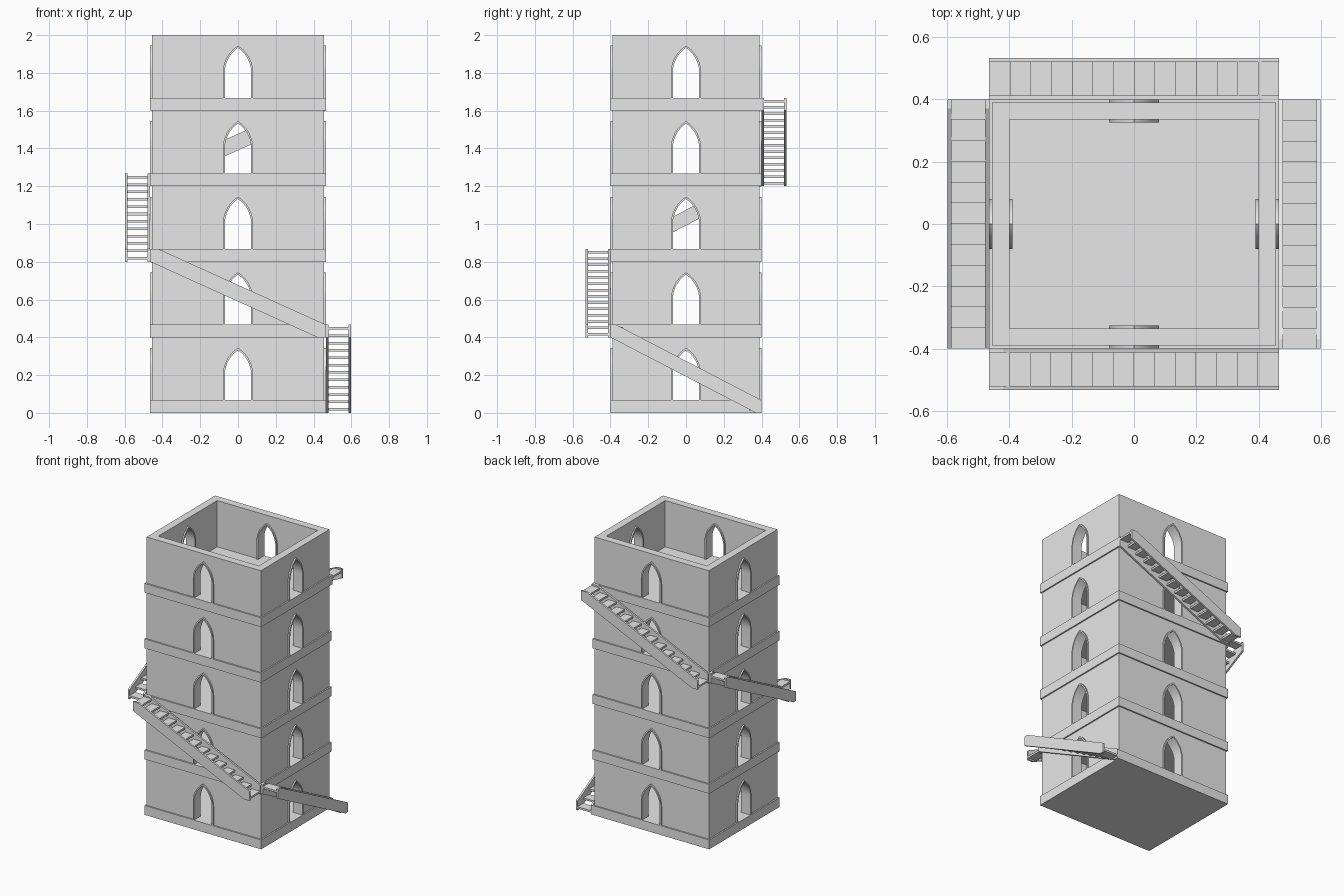
import bpy, bmesh, math
from mathutils import Matrix

if "Cube" in bpy.data.objects:
    bpy.data.objects.remove(bpy.data.objects["Cube"])

STOREYS, STOREY_H, SLAB_H = 5, 0.4, 0.067
HALF_X, HALF_Y, WALL_T, LIP = 0.455, 0.39, 0.055, 0.01
STAIR_W, STRINGER_T, TREAD_T = 0.133, 0.013, 0.0133

stone = bpy.data.materials.new("stone_grey")
stone.use_nodes = True
stone.diffuse_color = (0.8, 0.8, 0.8, 1)
stone.node_tree.nodes["Principled BSDF"].inputs["Base Color"].default_value = (0.8, 0.8, 0.8, 1)


def prism(bm, outline, near, far, turn=0, far_outline=None, skip=()):
    """Extrude a (sideways, height) outline between two distances out from the centre."""
    rot = Matrix.Rotation(math.radians(turn), 3, 'Z')
    rings = []
    for pts, dist in ((outline, near), (far_outline or outline, far)):
        ring = [bm.verts.new((u, -dist, z)) for u, z in pts]
        bmesh.ops.rotate(bm, verts=ring, matrix=rot, cent=(0, 0, 0))
        rings.append(ring)
    a, b = rings
    n = len(a)
    bm.faces.new(a)
    bm.faces.new(b[::-1])
    for i in range(n):
        if i not in skip:
            j = (i + 1) % n
            bm.faces.new((a[i], b[i], b[j], a[j]))


def rect(u0, u1, z0, z1):
    return [(u0, z0), (u1, z0), (u1, z1), (u0, z1)]


def make_mesh(name, bm):
    bmesh.ops.remove_doubles(bm, verts=bm.verts, dist=1e-5)
    bmesh.ops.recalc_face_normals(bm, faces=bm.faces)
    mesh = bpy.data.meshes.new(name)
    bm.to_mesh(mesh)
    bm.free()
    mesh.materials.append(stone)
    return mesh


def place(name, mesh, z=0):
    ob = bpy.data.objects.new(name, mesh)
    bpy.context.collection.objects.link(ob)
    ob.location.z = z
    return ob


def arch(half, steps=10):
    """Pointed arch from the left foot over the apex to the right foot."""
    offset, spring = 0.09, 0.2
    radius = half + offset
    sweep = math.acos(offset / radius)
    side = [(offset - radius * math.cos(sweep * i / steps),
             spring + radius * math.sin(sweep * i / steps)) for i in range(steps + 1)]
    left = [(-half, SLAB_H)] + side
    return left + [(-u, z) for u, z in left[-2::-1]]


# Each side: turn about z, distance to the wall face, half length
SIDES = [(0, HALF_Y, HALF_X), (90, HALF_X, HALF_Y), (180, HALF_Y, HALF_X), (270, HALF_X, HALF_Y)]

# Floor slab with a projecting band
bm = bmesh.new()
prism(bm, rect(-HALF_X - LIP, HALF_X + LIP, 0, SLAB_H), -HALF_Y - LIP, HALF_Y + LIP)
slab_mesh = make_mesh("floor_band", bm)

# Mitred walls with arched openings
bm = bmesh.new()
opening = arch(0.08)
for turn, dist, half in SIDES:
    def wall_outline(h):
        return ([(-h, SLAB_H)] + opening + [(h, SLAB_H), (h, STOREY_H), (-h, STOREY_H)])
    n = len(opening) + 4
    prism(bm, wall_outline(half), dist, dist - WALL_T, turn,
          wall_outline(half - WALL_T), skip=(n - 3, n - 1))
wall_mesh = make_mesh("walls", bm)

# Thin arched window frames
bm = bmesh.new()
for turn, dist, half in SIDES:
    prism(bm, arch(0.08) + arch(0.07)[::-1], dist + LIP, dist - WALL_T - LIP, turn)
frame_mesh = make_mesh("window_frames", bm)

smooth = []
for s in range(STOREYS):
    place(f"floor_band_{s + 1}", slab_mesh, s * STOREY_H)
    smooth.append(place(f"walls_{s + 1}", wall_mesh, s * STOREY_H))
    smooth.append(place(f"window_frames_{s + 1}", frame_mesh, s * STOREY_H))

# Open stairs winding round the outside, one flight per storey
for k in range(STOREYS - 1):
    turn, dist, half = SIDES[(1 - k) % 4]
    dist, half = dist + LIP, half + LIP
    top = STOREY_H + SLAB_H
    cut = 0.045 if half > 0.42 else 0.03
    count = 14 if half > 0.42 else 12

    bm = bmesh.new()
    profile = [(half, 0), (half, SLAB_H), (cut - half, top),
               (-half, top), (-half, STOREY_H), (half - cut, 0)]
    for start in (dist, dist + STAIR_W - STRINGER_T):
        prism(bm, profile, start, start + STRINGER_T, turn)
    place(f"stair_stringers_{k + 1}", make_mesh("stair_stringers", bm), k * STOREY_H)

    bm = bmesh.new()
    depth = 2 * half / count
    for i in range(count):
        u = half - i * depth
        z = top * (i + 0.5) / count
        prism(bm, rect(u - depth, u, z - TREAD_T / 2, z + TREAD_T / 2),
              dist + STRINGER_T, dist + STAIR_W - STRINGER_T, turn)
    place(f"stair_treads_{k + 1}", make_mesh("stair_treads", bm), k * STOREY_H)

# Smooth the curved arches, keep corners sharp
bpy.ops.object.select_all(action='DESELECT')
for ob in smooth[:2]:
    ob.select_set(True)
bpy.context.view_layer.objects.active = smooth[0]
bpy.ops.object.shade_smooth_by_angle(angle=math.radians(30))
